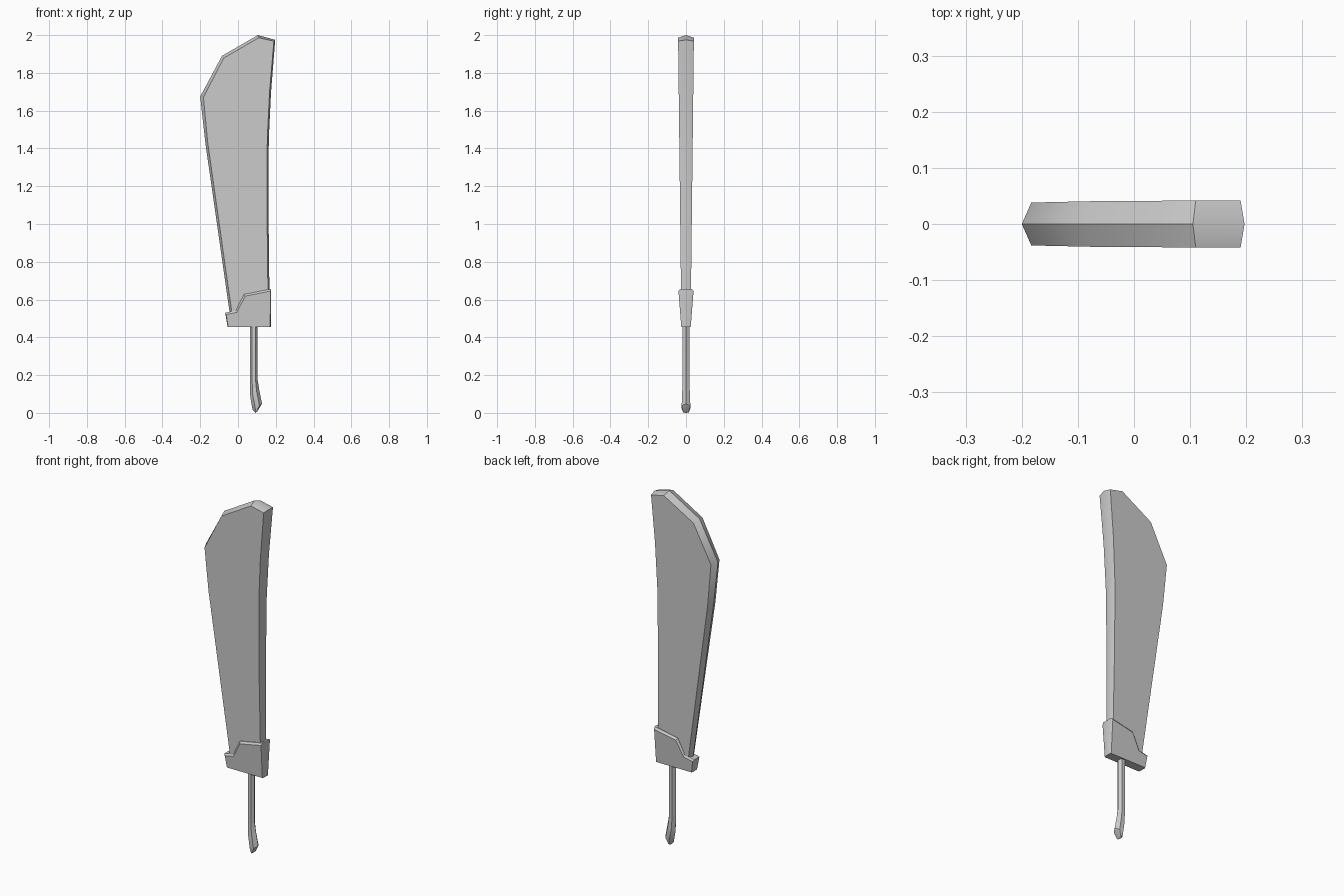
import bpy, bmesh, math
from mathutils import Vector

cube = bpy.data.objects.get("Cube")
if cube:
    bpy.data.objects.remove(cube, do_unlink=True)

steel = bpy.data.materials.new("grey steel")
steel.use_nodes = True
grey = (0.6, 0.6, 0.6, 1)
steel.diffuse_color = grey
steel.node_tree.nodes["Principled BSDF"].inputs["Base Color"].default_value = grey


def loft(name, rings):
    """Skin equal rings of points and cap both ends."""
    bm = bmesh.new()
    loops = [[bm.verts.new(p) for p in ring] for ring in rings]
    n = len(loops[0])
    for a, b in zip(loops, loops[1:]):
        for i in range(n):
            j = (i + 1) % n
            bm.faces.new((a[i], a[j], b[j], b[i]))
    bm.faces.new(loops[0])
    bm.faces.new(loops[-1])
    bmesh.ops.recalc_face_normals(bm, faces=bm.faces)
    mesh = bpy.data.meshes.new(name)
    bm.to_mesh(mesh)
    bm.free()
    mesh.materials.append(steel)
    obj = bpy.data.objects.new(name, mesh)
    bpy.context.collection.objects.link(obj)
    bpy.ops.object.select_all(action="DESELECT")
    obj.select_set(True)
    bpy.context.view_layer.objects.active = obj
    bpy.ops.object.shade_smooth_by_angle(angle=math.radians(32))
    return obj


def plate(name, outer, inner, depth, rim):
    """Flat plate with chamfered rim; rim 0 gives a central ridge."""
    def ring(points, k):
        return [Vector((x, k * depth(z), z)) for x, z in points]
    middle = [ring(outer, -rim), ring(outer, rim)] if rim else [ring(outer, 0)]
    return loft(name, [ring(inner, -1)] + middle + [ring(inner, 1)])


# Blade: broad swept plate that thickens towards the tip
plate("blade",
      [(-.04, .5), (-.173, 1.43), (-.2, 1.675), (-.085, 1.89), (.105, 2),
       (.197, 1.975), (.175, 1.7), (.163, 1.45), (.161, 1.1), (.168, .5)],
      [(-.028, .5), (-.16, 1.43), (-.183, 1.67), (-.076, 1.878), (.11, 1.986),
       (.19, 1.968), (.167, 1.7), (.155, 1.45), (.153, 1.1), (.16, .5)],
      lambda z: .019 + .0115 * z, 0)

# Guard: stepped collar around the blade root
plate("guard",
      [(-.055, .455), (-.068, .53), (-.012, .542), (.032, .628),
       (.176, .656), (.174, .455)],
      [(-.052, .455), (-.062, .521), (-.007, .532), (.038, .618),
       (.172, .645), (.17, .455)],
      lambda z: .025 + .079 * (z - .455), .75)

# Grip: six-sided bar that kicks forward at the pommel
sections = [((.063, .47), (.104, .47), .018),
            ((.063, .17), (.104, .175), .018),
            ((.065, .085), (.112, .125), .02),
            ((.077, .016), (.127, .048), .023),
            ((.092, 0), (.102, .008), .015)]
rings = []
for (lx, lz), (rx, rz), d in sections:
    a, b = Vector((lx, 0, lz)), Vector((rx, 0, rz))
    y = Vector((0, d, 0))
    p, q = a.lerp(b, .28), a.lerp(b, .72)
    rings.append([a, p - y, q - y, b, q + y, p + y])
loft("grip", rings)
